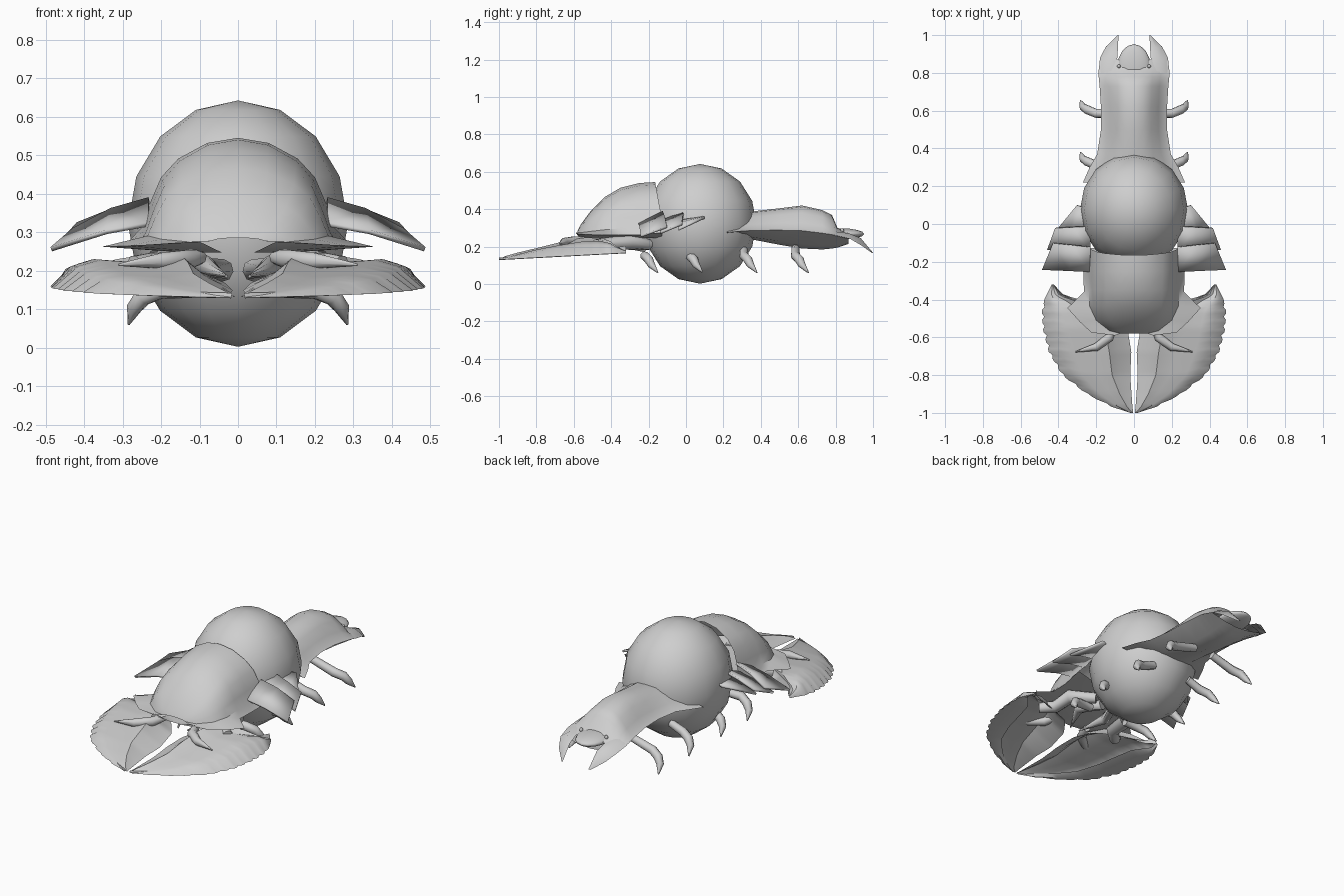
import bpy
import math
from mathutils import Vector

if "Cube" in bpy.data.objects:
    bpy.data.objects.remove(bpy.data.objects["Cube"])

grey = bpy.data.materials.new("shell grey")
grey.diffuse_color = (0.62, 0.62, 0.62, 1)
grey.use_nodes = True
grey.node_tree.nodes["Principled BSDF"].inputs["Base Color"].default_value = grey.diffuse_color


def finish(ob, mirror=False, thick=0, angle=40):
    ob.data.materials.append(grey)
    bpy.context.view_layer.objects.active = ob
    for o in bpy.context.selected_objects:
        o.select_set(False)
    ob.select_set(True)
    bpy.ops.object.shade_smooth_by_angle(angle=math.radians(angle))
    if thick:
        m = ob.modifiers.new("thickness", 'SOLIDIFY')
        m.thickness = thick
        m.offset = -1
    if mirror:
        m = ob.modifiers.new("mirror", 'MIRROR')
        m.use_clip = True
    return ob


def loft(name, rows, closed=False, flip=False, **kw):
    """Skin equally long rows of points."""
    n = len(rows[0])
    faces = []
    for i in range(len(rows) - 1):
        for j in range(n if closed else n - 1):
            k = (j + 1) % n
            faces.append((i*n + j, i*n + k, (i+1)*n + k, (i+1)*n + j))
    if closed:
        faces += [tuple(reversed(range(n))),
                  tuple(range((len(rows)-1)*n, len(rows)*n))]
    me = bpy.data.meshes.new(name)
    me.from_pydata([p for r in rows for p in r], [], faces)
    me.validate()
    if flip:
        me.flip_normals()
    ob = bpy.data.objects.new(name, me)
    bpy.context.collection.objects.link(ob)
    return finish(ob, **kw)


def tube(name, pts, radii, sides=8):
    """Tapered, bent limb mirrored to both sides."""
    pts = [Vector(p) for p in pts]
    rows = []
    for i, p in enumerate(pts):
        d = (pts[min(i+1, len(pts)-1)] - pts[max(i-1, 0)]).normalized()
        u = d.cross(Vector((0, 1, 0.3))).normalized()
        v = d.cross(u)
        rows.append([p + radii[i] * (u*math.cos(a) + v*math.sin(a))
                     for a in (2*math.pi*k/sides for k in range(sides))])
    return loft(name, rows, closed=True, mirror=True, angle=60)


def sample(table, y):
    """Linear interpolation in a table whose first column is y."""
    for a, b in zip(table, table[1:]):
        if y <= b[0] + 1e-9:
            t = (y - a[0]) / (b[0] - a[0])
            return [p + (q - p) * t for p, q in zip(a, b)][1:]
    return table[-1][1:]


def ball(name, loc, scale, seg=16, rings=8, **kw):
    bpy.ops.mesh.primitive_uv_sphere_add(segments=seg, ring_count=rings, radius=1, location=loc)
    ob = bpy.context.object
    ob.name = name
    ob.scale = scale
    return finish(ob, angle=60, **kw)


# round body
ball("body", (0, 0.075, 0.322), (0.286, 0.302, 0.32))

# domed front shell with flared rim: y, half width, top, rim x, rim z
dome = [(-0.59, .07, .285, .10, .275), (-0.575, .13, .315, .225, .268),
        (-0.52, .20, .39, .285, .264), (-0.445, .235, .465, .353, .262),
        (-0.36, .24, .515, .265, .262), (-0.26, .245, .54, .268, .262),
        (-0.15, .25, .545, .285, .275)]
rows, belly = [], []
for y, w, top, rx, rz in dome:
    h = top - rz
    arch = [(0, 1), (.32, .95), (.62, .80), (.80, .62), (.92, .36), (1, .14)]
    lean = .05 if y > -.2 else 0
    rows.append([(w*a, y + lean*(1 - 2*b)/2 + .01, rz + h*b) for a, b in arch]
                + [(rx, y + lean/2, rz)])
    belly.append([(0, y + .02, .247), (w*.6, y + .02, .247), (rx, y + lean/2, rz)])
loft("front_shell", rows, mirror=True)
loft("front_shell_underside", belly, mirror=True, flip=True)

# overlapping swept side plates, sloping up to the rear
for i, (rear, front, inner) in enumerate([
        ((.425, -.10, .30), (.483, -.24, .25), -.25),
        ((.415, -.02, .315), (.457, -.135, .268), -.14),
        ((.30, .10, .35), (.415, -.04, .285), -.05)]):
    (rx, ry, rz), (fx, fy, fz) = rear, front
    rows = [[(.23, inner, .315 + .01*i), (.23, inner + .13, .38)],
            [(.34, (inner+fy)/2, .295 + .01*i), ((.23+rx)/2, (inner + .13 + ry)/2, .352)],
            [front, rear]]
    loft(f"side_plate_{i + 1}", rows, mirror=True, thick=.012, angle=30)

# broad front claws with serrated outer edge: y, inner x, outer x, ridge z, outer ridge z
claw = [(-1.0, .004, .02, .132, .131), (-.97, .008, .11, .148, .14),
        (-.90, .013, .245, .168, .158), (-.80, .020, .375, .192, .184),
        (-.68, .014, .445, .222, .207), (-.55, .035, .478, .248, .228),
        (-.46, .10, .482, .247, .23), (-.40, .27, .476, .228, .217),
        (-.38, .37, .465, .205, .20), (-.32, .425, .435, .175, .175)]
rows, lip = [], []
for i in range(41):
    y = -1 + .68 * i / 40
    xi, xo, r1, r2 = sample(claw, y)
    base = .13 + .032 * (y + 1) / .6
    dip = (r1 + r2)/2 - .18 * max(0, r1 - .15)
    prof = [(0, base + .1*max(0, y + .7)), (.16, (r1 + base)/2), (.27, r1), (.48, dip),
            (.72, r2), (.87, r2 - .25*(r2 - base)), (1, base)]
    row = [(xi + (xo-xi)*t, y, z) for t, z in prof]
    if 1 < i < 34:
        row[6] = (xo + (.006 if i % 3 else -.006), y, base)
    lip.append([row[6], (xo - .15*(xo-xi), y, base - .002), (xo - .3*(xo-xi), y, base + .012)])
    rows.append(row)
loft("claw", rows, mirror=True)
# curled lip below the claw's outer edge
loft("claw_lip", lip, mirror=True)

# claw arms, mouth parts and curved horns
tube("claw_arm", [(.10, -.20, .21), (.20, -.30, .225), (.20, -.42, .215), (.27, -.48, .21)],
     [.03, .04, .035, .03])
tube("mouth_arm", [(.04, -.22, .20), (.09, -.36, .215), (.03, -.50, .185)], [.03, .028, .004])
tube("horn", [(.10, -.52, .235), (.13, -.60, .23), (.20, -.652, .225), (.31, -.677, .215)],
     [.02, .026, .022, .003])

# tail shell: y, half width, top, rim z, keel z
tail = [(.22, .27, .33, .275, .268), (.30, .235, .375, .283, .25),
        (.37, .195, .39, .287, .235), (.50, .175, .405, .288, .21),
        (.62, .175, .42, .285, .19), (.73, .182, .395, .272, .185),
        (.78, .187, .37, .264, .19), (.81, .188, .30, .258, .195),
        (.87, .178, .28, .245, .215)]
top, under = [], []
for y, w, t, r, k in tail:
    h = t - r
    top.append([(w*a, y, r + h*b) for a, b in
                [(0, 1), (.28, .94), (.52, .7), (.74, .32), (.88, .1), (1, 0)]])
    under.append([(0, y, k), (w*.45, y, k + (r-k)*.25), (w, y, r)])
loft("tail_shell", top, mirror=True, angle=60)
loft("tail_underside", under, mirror=True, flip=True)

# tail prongs, centre lobe and eyes
prong = [[(.075, .80, .28), (.14, .80, .28), (.188, .80, .258)],
         [(.09, .86, .27), (.135, .87, .272), (.18, .88, .24)],
         [(.085, .93, .245), (.115, .935, .245), (.148, .94, .205)],
         [(.082, 1.0, .168), (.087, 1.0, .167), (.092, .995, .165)]]
loft("tail_prong", prong, mirror=True, flip=True)
ball("tail_lobe", (0, .83, .268), (.088, .122, .03))
for s in (-1, 1):
    ball("eye", (s*.08, .835, .287), (.01, .01, .012), 8, 6)

# four pairs of hooked legs
for i, (y, bx, bz) in enumerate([(-.22, .12, .15), (.02, .17, .15),
                                 (.31, .12, .18), (.585, .06, .19)]):
    tube(f"leg_{i + 1}", [(bx, y, bz), (.20, y, .15), (.247, y + .02, .132),
                          (.27, y + .035, .102), (.284, y + .07, .06)],
         [.022, .025, .025, .02, .003])
